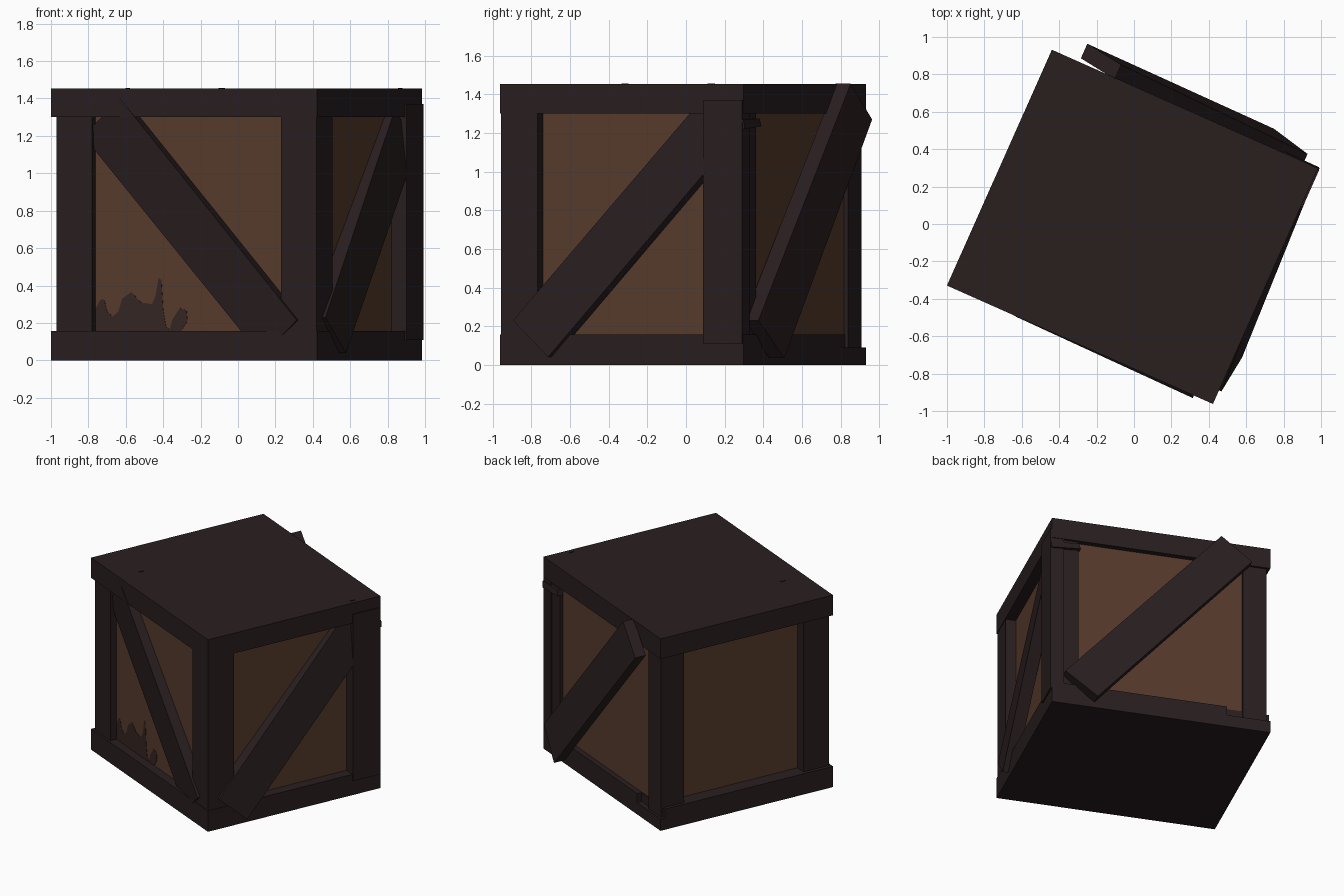
import bpy, bmesh, math
from mathutils import Matrix, Vector

if "Cube" in bpy.data.objects:
    bpy.data.objects.remove(bpy.data.objects["Cube"])

# crate frame: u along the front, v towards the back, turned 24 degrees
TURN = Matrix.Translation((-0.007, -0.016, 0)) @ Matrix.Rotation(math.radians(-24), 4, 'Z')


def material(name, rgb):
    m = bpy.data.materials.new(name)
    lin = [((c / 255 + 0.055) / 1.055) ** 2.4 for c in rgb]
    m.diffuse_color = (*lin, 1)
    m.use_nodes = True
    m.node_tree.nodes["Principled BSDF"].inputs["Base Color"].default_value = m.diffuse_color
    return m


FRAME = material("dark_frame_wood", (41, 30, 31))
PANEL = material("brown_panel", (86, 59, 44))
STAIN = material("dark_stain", (52, 38, 34))


def finish(name, bm, mat):
    bmesh.ops.recalc_face_normals(bm, faces=bm.faces)
    me = bpy.data.meshes.new(name)
    bm.to_mesh(me)
    bm.free()
    ob = bpy.data.objects.new(name, me)
    me.materials.append(mat)
    ob.matrix_world = TURN
    bpy.context.collection.objects.link(ob)
    return ob


def box(name, u, v, z, mat=FRAME):
    bm = bmesh.new()
    bmesh.ops.create_cube(bm, size=1)
    for p in bm.verts:
        p.co = [a[0] if c < 0 else a[1] for a, c in zip((u, v, z), p.co)]
    return finish(name, bm, mat)


def slab(name, corners, inward, mat=FRAME):
    """Outer outline pushed inward by a vector."""
    bm = bmesh.new()
    outer = [bm.verts.new(c) for c in corners]
    inner = [bm.verts.new(Vector(c) + Vector(inward)) for c in corners]
    bm.faces.new(outer)
    bm.faces.new(inner[::-1])
    n = len(corners)
    for i in range(n):
        j = (i + 1) % n
        bm.faces.new((outer[i], inner[i], inner[j], outer[j]))
    return finish(name, bm, mat)


# recessed panels
box("panels", (-0.675, 0.70), (-0.625, 0.65), (0.05, 1.40), PANEL)

# lid and base, base chipped at the back left corner
box("lid", (-0.78, 0.777), (-0.69, 0.69), (1.30, 1.453))
base = box("base", (-0.78, 0.777), (-0.69, 0.69), (0, 0.157))
cutter = box("chip_cutter", (-0.9, -0.47), (0.655, 0.8), (0.09, 0.3))
cutter.hide_render = True
cutter.hide_viewport = True
cut = base.modifiers.new("chip", 'BOOLEAN')
cut.operation = 'DIFFERENCE'
cut.solver = 'EXACT'
cut.object = cutter

# corner posts, the back right one has a loose board over it
box("front_left_post", (-0.754, -0.547), (-0.675, -0.47), (0.05, 1.40))
box("front_right_post", (0.565, 0.773), (-0.686, -0.48), (0.05, 1.40))
box("back_left_post", (-0.757, -0.59), (0.49, 0.674), (0.08, 1.40))
box("back_right_post", (0.585, 0.767), (0.48, 0.674), (0.05, 1.40))
box("loose_right_board", (0.69, 0.787), (0.465, 0.685), (0.11, 1.37))
slab("broken_cross_piece", [(0.575, 0.70, 1.235), (0.585, 0.695, 1.275),
                            (0.785, 0.692, 1.27), (0.78, 0.697, 1.22)],
     (0, -0.04, 0))

# diagonal braces, slightly tilted
slab("front_brace", [(0.665, -0.705, 0.215), (0.445, -0.67, 0.02),
                     (-0.61, -0.648, 1.20), (-0.375, -0.692, 1.40)],
     (0, 0.09, 0))
slab("right_brace", [(0.791, -0.61, 0.23), (0.818, -0.40, 0.04),
                     (0.783, 0.617, 1.15), (0.744, 0.407, 1.34)],
     (-0.09, 0, 0))
slab("back_brace", [(0.695, 0.737, 0.23), (0.478, 0.787, 0.035),
                    (-0.62, 0.796, 1.27), (-0.41, 0.768, 1.455)],
     (0, -0.085, 0))

# stain creeping up the front panel
outline = [(-0.79, .14), (-0.79, .25), (-0.76, .28), (-0.735, .325), (-0.715, .325),
           (-0.70, .26), (-0.67, .235), (-0.64, .26), (-0.62, .33), (-0.57, .365),
           (-0.52, .31), (-0.46, .30), (-0.44, .35), (-0.425, .44), (-0.41, .43),
           (-0.40, .27), (-0.385, .18), (-0.365, .165), (-0.35, .22), (-0.31, .28),
           (-0.275, .265), (-0.27, .21), (-0.30, .165), (-0.31, .14)]
slab("stain", [((x + 0.262) / 0.9135, -0.627, z) for x, z in outline],
     (0, 0.004, 0), STAIN)

# tiny splinters on the lid
for i, (u, v) in enumerate([(-0.41, -0.51), (0.74, 0.49)]):
    box(f"lid_splinter_{i + 1}", (u - 0.005, u + 0.005), (v - 0.018, v + 0.018), (1.44, 1.457))
